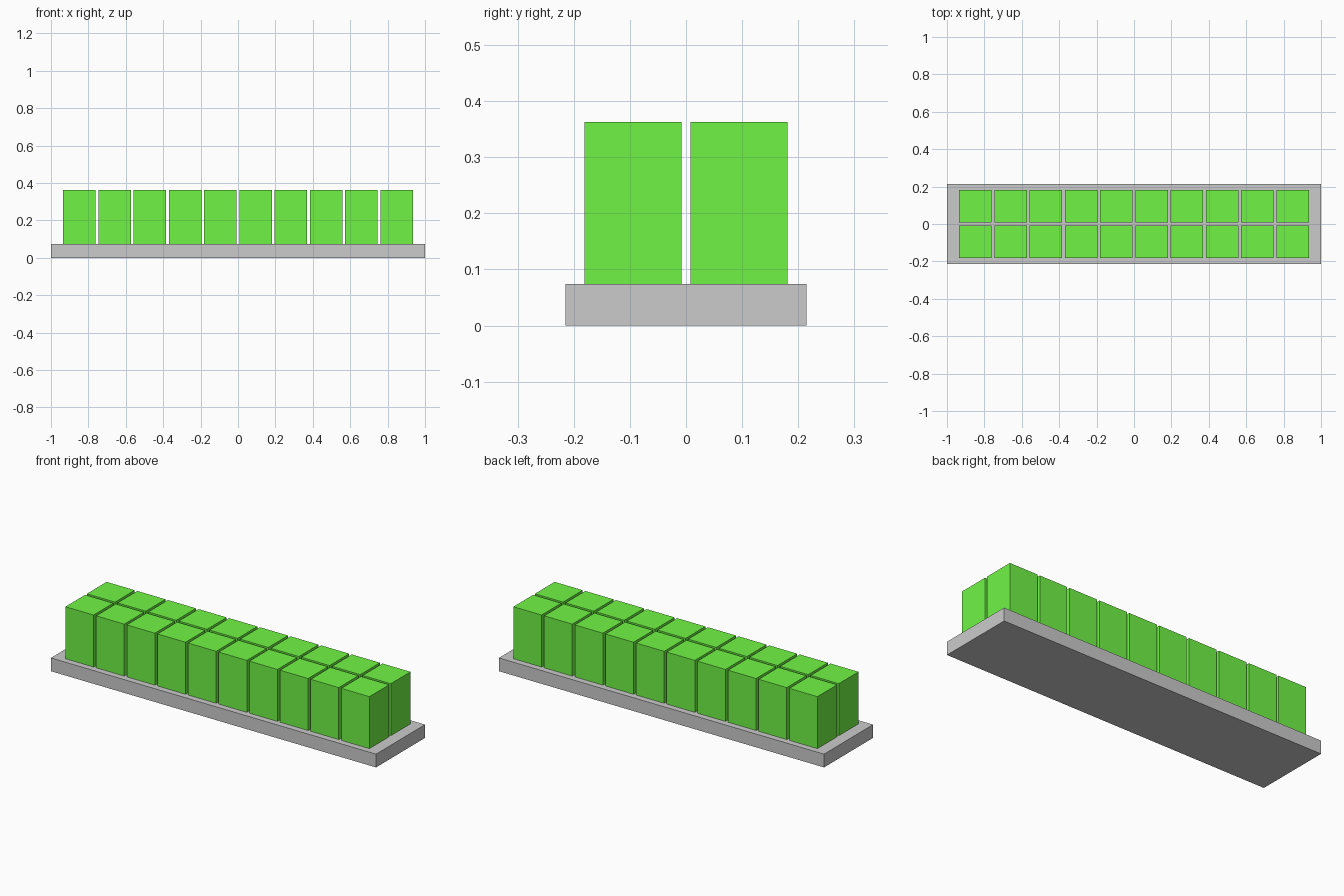
import bpy

if "Cube" in bpy.data.objects:
    bpy.data.objects.remove(bpy.data.objects["Cube"])

green = bpy.data.materials.new("green")
green.diffuse_color = (0.16, 0.91, 0.06, 1.0)
green.use_nodes = True
green.node_tree.nodes["Principled BSDF"].inputs["Base Color"].default_value = green.diffuse_color


def box(name, x, y, z0, z1, sx, sy, mat=None):
    bpy.ops.mesh.primitive_cube_add(size=1, location=(x, y, (z0 + z1) / 2))
    ob = bpy.context.object
    ob.name = name
    ob.scale = (sx, sy, z1 - z0)
    bpy.ops.object.transform_apply(location=False, rotation=False, scale=True)
    if mat:
        ob.data.materials.append(mat)
    return ob


BASE_TOP, BLOCK_TOP = 0.074, 0.363
PITCH, WIDTH = 0.1885, 0.173

# Base slab
box("base_slab", 0, 0, 0, BASE_TOP, 2.0, 0.43)

# Two rows of ten square blocks
for row in range(2):
    for col in range(10):
        box(f"block_{row + 1}_{col + 1}", (col - 4.5) * PITCH, (row - 0.5) * PITCH,
            BASE_TOP, BLOCK_TOP, WIDTH, WIDTH, green)
